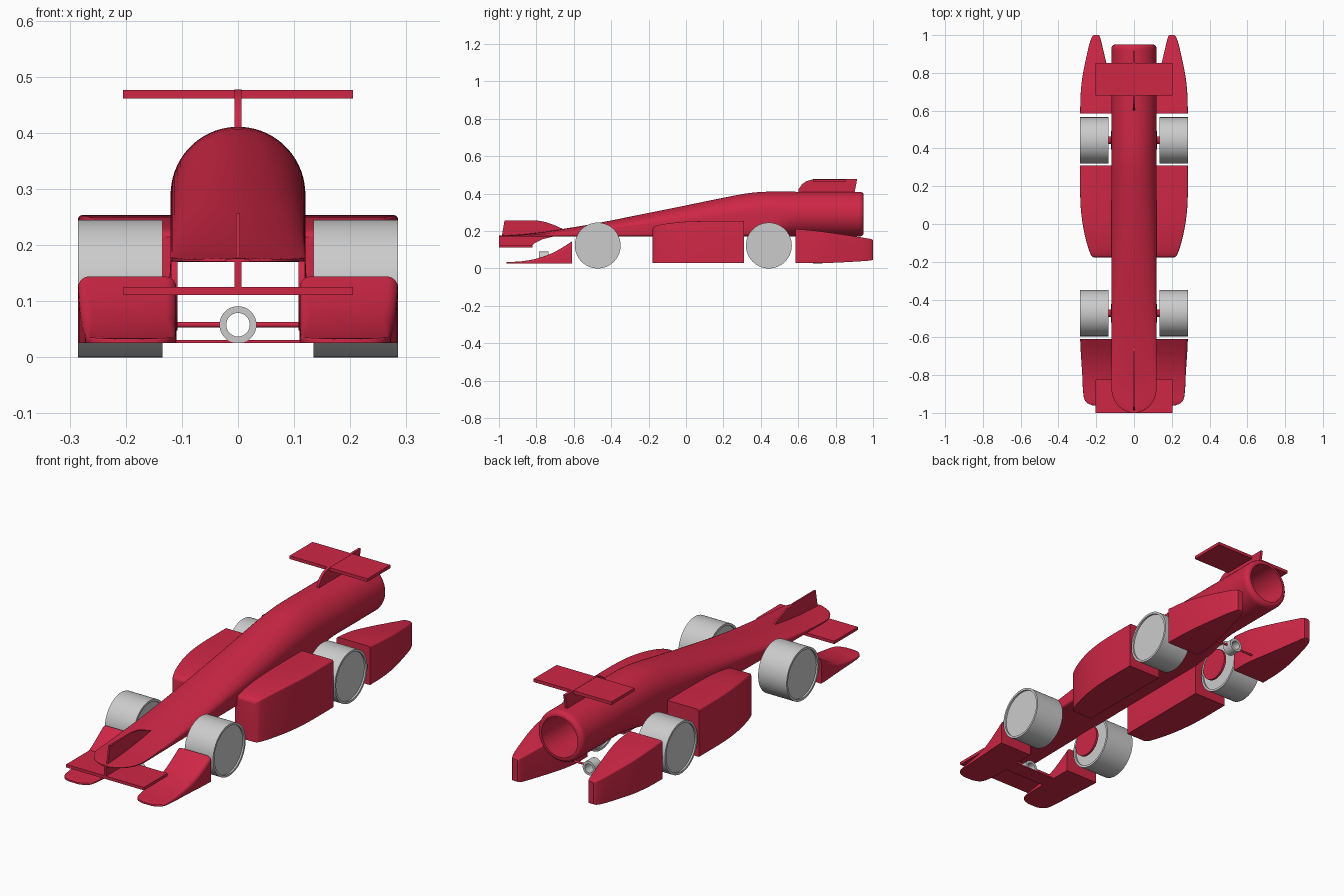
import bpy, bmesh, math

if "Cube" in bpy.data.objects:
    bpy.data.objects.remove(bpy.data.objects["Cube"])

red = bpy.data.materials.new("red_paint")
red.diffuse_color = (0.62, 0.02, 0.06, 1)
red.use_nodes = True
red.node_tree.nodes["Principled BSDF"].inputs["Base Color"].default_value = red.diffuse_color


def finish(bm, name, mat=None, mirror=False, angle=35):
    bmesh.ops.recalc_face_normals(bm, faces=bm.faces)
    me = bpy.data.meshes.new(name)
    bm.to_mesh(me)
    bm.free()
    ob = bpy.data.objects.new(name, me)
    bpy.context.collection.objects.link(ob)
    if mat:
        me.materials.append(mat)
    bpy.ops.object.select_all(action='DESELECT')
    ob.select_set(True)
    bpy.context.view_layer.objects.active = ob
    bpy.ops.object.shade_smooth_by_angle(angle=math.radians(angle))
    if mirror:
        ob.modifiers.new("mirror", 'MIRROR')
    return ob


def loft(name, rings, mat=None, mirror=False, loop=False, angle=35):
    """Skin a list of equal-length point rings; cap the ends or loop round."""
    bm = bmesh.new()
    vs = [[bm.verts.new(p) for p in r] for r in rings]
    n = len(vs[0])
    pairs = list(zip(vs, vs[1:])) + ([(vs[-1], vs[0])] if loop else [])
    for a, b in pairs:
        for i in range(n):
            bm.faces.new((a[i], a[(i + 1) % n], b[(i + 1) % n], b[i]))
    if not loop:
        bm.faces.new(vs[0])
        bm.faces.new(vs[-1])
    return finish(bm, name, mat, mirror, angle)


def lathe(name, profile, axis, centre, n=64, **kw):
    """Revolve (position, radius) pairs about a line along x or y."""
    cx, cy, cz = centre
    rings = []
    for t, r in profile:
        ring = []
        for i in range(n):
            a = 2 * math.pi * i / n
            u, v = r * math.cos(a), r * math.sin(a)
            ring.append((cx + t, cy + u, cz + v) if axis == 'x' else (cx + u, cy + t, cz + v))
        rings.append(ring)
    return loft(name, rings, **kw)


def plate(name, yz, half):
    """Side profile extruded across x."""
    return loft(name, [[(x, y, z) for y, z in yz] for x in (-half, half)], red)


def box(name, x, y0, y1, z0, z1):
    return plate(name, [(y0, z0), (y1, z0), (y1, z1), (y0, z1)], x)


def interp(pts, y):
    """Smooth curve through the (y, z) points."""
    for i in range(len(pts) - 1):
        (y0, a), (y1, b) = pts[i], pts[i + 1]
        if y <= y1:
            def slope(k):
                lo, hi = pts[max(k - 1, 0)], pts[min(k + 1, len(pts) - 1)]
                return (hi[1] - lo[1]) / (hi[0] - lo[0])
            h = y1 - y0
            t = (y - y0) / h
            return (a * (1 + 2 * t) * (1 - t) ** 2 + b * t * t * (3 - 2 * t)
                    + slope(i) * h * t * (1 - t) ** 2 - slope(i + 1) * h * t * t * (1 - t))
    return pts[-1][1]


# Main body: thin flat nose growing into a round tube with a rear bore
TOP = [(-1, .176), (-.85, .186), (-.7, .205), (-.47, .243), (-.2, .297), (0, .337),
       (.2, .378), (.33, .402), (.42, .41), (.6, .41), (.95, .41)]
N = 64


def body_ring(y, w, top, power):
    h = top - .17
    mid = .17 + h * .5
    ring = []
    for i in range(N):
        a = 2 * math.pi * (i + .5) / N
        c, s = math.cos(a), math.sin(a)
        e = 1 if s > 0 else 2 / power
        ring.append((w * math.copysign(abs(c) ** e, c), y,
                     mid + h * .5 * math.copysign(abs(s) ** e, s)))
    return ring


stations = [-1, -.997, -.99, -.975, -.955, -.93, -.9, -.87] + [-.84 + .04 * k for k in range(45)]
rings = []
for y in [s for s in stations if s < .93]:
    w = .12 * math.sqrt(max(.03, 1 - (max(0, -.87 - y) / .13) ** 2))
    t = min(1, max(0, (y - .25) / .4))
    power = 2 + 10 * (1 - t * t * (3 - 2 * t)) ** 2
    rings.append(body_ring(y, w, interp(TOP, y), power))
for y, r in [(.93, .12), (.94, .117), (.947, .111), (.95, .104), (.95, .095), (.6, .095)]:
    rings.append([(r * math.cos(a), y, .29 + r * math.sin(a))
                  for a in (2 * math.pi * (i + .5) / N for i in range(N))])
loft("body", rings, red)


# Pods: rounded boxes following stations of (y, inner x, outer x, top z, bottom z)
def pod(name, keys, fillet):
    cols = [[(k[0], k[j]) for k in keys] for j in range(1, 5)]
    ys = []
    for a, b in zip(keys, keys[1:]):
        ys += [a[0] + (b[0] - a[0]) * k / 4 for k in range(4)]
    ys.append(keys[-1][0])
    rs = []
    for y in ys:
        xi, xo, zt, zb = [interp(c, y) for c in cols]
        r = min(fillet, (xo - xi) * .4, (zt - zb) * .45)
        ring = [(xi, y, zb), (xo, y, zb)]
        for cx, a0 in ((xo - r, 0), (xi + r, 90)):
            for k in range(7):
                a = math.radians(a0 + 15 * k)
                ring.append((cx + r * math.cos(a), y, zt - r + r * math.sin(a)))
        rs.append(ring)
    loft(name, rs, red, mirror=True)


pod("front_wheel_guard", [
    (-.96, .17, .22, .033, .025), (-.95, .14, .245, .034, .025), (-.93, .122, .262, .035, .025),
    (-.88, .112, .27, .038, .025), (-.8, .11, .274, .052, .025), (-.72, .11, .279, .08, .025),
    (-.66, .11, .283, .112, .025), (-.61, .11, .285, .144, .025)], .02)
pod("side_pod", [
    (-.178, .11, .212, .214, .028), (-.168, .11, .226, .225, .028), (-.1, .11, .25, .24, .028),
    (0, .11, .272, .25, .028), (.12, .11, .284, .253, .028), (.31, .11, .285, .253, .028)], .008)
pod("rear_pod", [
    (.585, .11, .285, .211, .028), (.68, .112, .283, .203, .028), (.78, .13, .273, .19, .03),
    (.88, .153, .253, .175, .035), (.96, .172, .234, .162, .04), (.99, .18, .222, .157, .043),
    (1.0, .186, .214, .152, .047)], .008)

# Wheels with shallow recessed caps, and bosses joining them to the body
for label, y in (("front", -.472), ("rear", .443)):
    lathe(label + "_wheel", [(.143, .112), (.135, .112), (.135, .1225), (.285, .1225),
                             (.285, .112), (.277, .112)], 'x', (0, y, .1225), mirror=True)
    lathe(label + "_axle_boss", [(.108, .075), (.119, .075), (.122, .02), (.146, .02)],
          'x', (0, y, .1225), n=40, mat=red, mirror=True)

# Nose wing with the fins above and below the nose
box("nose_wing", .205, -1, -.822, .111, .125)
plate("nose_fin", [(-.985, .172), (-.97, .257), (-.8, .257), (-.75, .248), (-.7, .23),
                   (-.645, .205), (-.645, .19)], .004)
plate("nose_wing_strut", [(-1, .173), (-1, .115), (-.83, .115), (-.81, .135), (-.77, .155),
                          (-.7, .173)], .006)

# Rear wing and its fin
box("rear_wing", .205, .68, .853, .461, .476)
plate("rear_fin", [(.6, .4), (.603, .425), (.62, .45), (.645, .467), (.68, .477), (.915, .477),
                   (.9, .4)], .006)

# Tether rings with their cross supports
for label, y in (("front", -.785), ("rear", .68)):
    lathe(label + "_tether_ring", [(0, .021), (0, .033), (.05, .033), (.05, .021)], 'y',
          (0, y, .058), n=40, loop=True)
box("front_tether_plate", .12, -.785, -.71, .025, .031)
for s, side in ((-1, "left"), (1, "right")):
    lathe(side + "_rear_tether_bar", [(.03, .005), (.12, .005)] if s > 0 else
          [(-.12, .005), (-.03, .005)], 'x', (0, .705, .058), n=16, mat=red)
